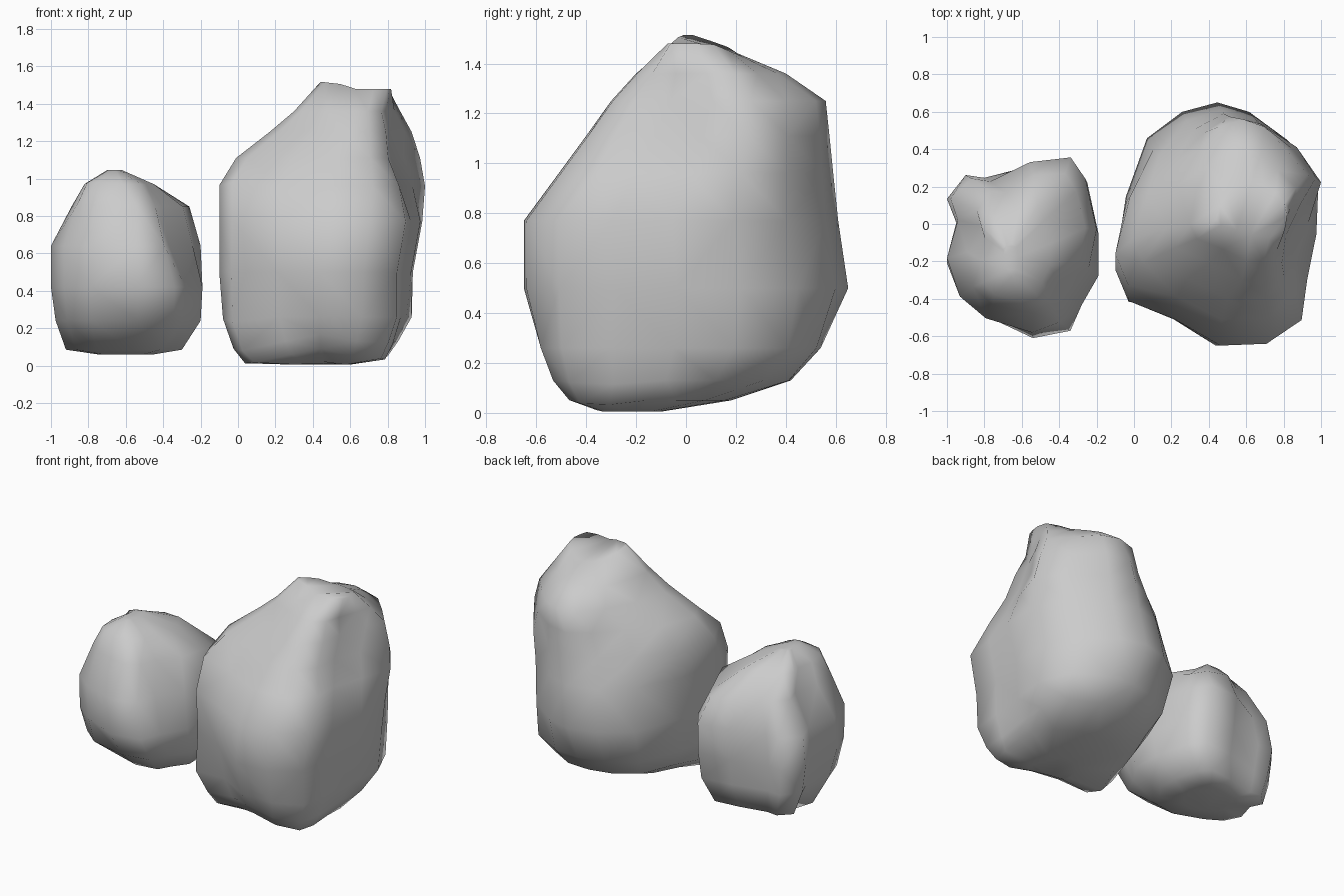
import bpy, bmesh
from mathutils import Vector


def rock(name, plan, levels, pulls):
    """Loft a plan outline through levels (z, x0, x1, y0, y1), then pull areas in or out."""
    px, py = [p[0] for p in plan], [p[1] for p in plan]
    bm = bmesh.new()
    rings = []
    for z, x0, x1, y0, y1 in levels:
        ring = []
        for x, y in plan:
            u = (x - min(px)) / (max(px) - min(px))
            v = (y - min(py)) / (max(py) - min(py))
            ring.append(bm.verts.new((x0 + u * (x1 - x0), y0 + v * (y1 - y0), z)))
        rings.append(ring)
    n = len(plan)
    for a, b in zip(rings, rings[1:]):
        for i in range(n):
            j = (i + 1) % n
            bm.faces.new((a[i], a[j], b[j], b[i]))
    bm.faces.new(rings[0][::-1])
    bm.faces.new(rings[-1])
    # local dents and bulges
    for centre, radius, offset in pulls:
        for v in bm.verts:
            w = 1 - (v.co - Vector(centre)).length / radius
            if w > 0:
                v.co += Vector(offset) * min(1, 1.6 * w)
    bmesh.ops.triangulate(bm, faces=bm.faces[:])
    bmesh.ops.recalc_face_normals(bm, faces=bm.faces[:])
    for f in bm.faces:
        f.smooth = True
    mesh = bpy.data.meshes.new(name)
    bm.to_mesh(mesh)
    bm.free()
    obj = bpy.data.objects.new(name, mesh)
    bpy.context.collection.objects.link(obj)
    return obj


# Tall rock on the right
rock("large_rock",
     [(-.1, -.22), (-.03, -.38), (.23, -.5), (.47, -.64), (.72, -.63), (.91, -.5),
      (.94, -.28), (.99, -.03), (1, .22), (.87, .44), (.66, .6), (.48, .65),
      (.28, .6), (.08, .46), (-.04, .15)],
     [(.005, .3, .6, -.36, -.1), (.05, .06, .8, -.47, .18), (.13, .0, .845, -.53, .42),
      (.26, -.075, .91, -.58, .54), (.5, -.1, .935, -.65, .65), (.77, -.1, .985, -.65, .61),
      (.96, -.1, 1.0, -.51, .59), (1.11, -.01, .975, -.4, .575), (1.25, .17, .955, -.3, .56),
      (1.36, .3, .88, -.2, .4), (1.48, .44, .8, -.06, .2)],
     [((.93, -.12, 1.16), .38, (-.1, 0, 0)),       # hollow beside the peak
      ((.46, -.03, 1.48), .16, (0, 0, .035)),
      ((.8, -.02, 1.48), .15, (.03, -.03, .0)),
      ((.65, .22, 1.48), .2, (0, .02, -.045)),
      ((.86, .4, 1.3), .25, (-.05, -.02, 0)),
      ((.2, .5, 1.2), .3, (.03, -.03, 0)),         # back left shoulder cut
      ((.08, .44, 1.05), .4, (.05, -.06, 0)),
      ((.95, -.4, 1.0), .25, (-.03, .03, 0)),
      ((.0, -.33, .12), .22, (-.03, -.02, -.05)),  # square corners near the ground
      ((-.04, -.35, .26), .2, (0, -.05, 0)),
      ((.85, -.42, .2), .3, (.02, -.04, 0)),
      ((.8, .38, .2), .35, (.04, .05, 0)),
      ((.85, -.35, .05), .2, (.02, 0, -.02)),
      ((.42, -.5, .05), .2, (0, 0, .04)),
      ((-.04, -.36, .96), .25, (0, -.04, .02))])

# Small rock on the left
rock("small_rock",
     [(-1, -.2), (-.93, -.38), (-.79, -.49), (-.54, -.61), (-.34, -.57), (-.28, -.43),
      (-.19, -.27), (-.19, -.04), (-.25, .24), (-.33, .36), (-.55, .33), (-.8, .265),
      (-.9, .28), (-1, .15), (-.95, .02)],
     [(.06, -.75, -.45, -.15, .15), (.085, -.92, -.3, -.3, .27), (.24, -.975, -.2, -.5, .31),
      (.42, -1, -.19, -.61, .34), (.64, -1, -.2, -.58, .36), (.85, -.89, -.26, -.48, .3),
      (.97, -.82, -.45, -.4, .1), (1.045, -.7, -.62, -.28, -.1)],
     [((-.28, -.4, .75), .3, (-.08, .03, 0)),
      ((-.85, .22, .8), .3, (.05, -.06, -.03)),
      ((-.78, -.38, .88), .22, (-.03, -.05, .01)),
      ((-.85, -.42, .66), .2, (0, -.04, 0)),
      ((-.8, -.38, .24), .2, (-.01, -.04, 0)),
      ((-.36, .27, .85), .25, (0, -.03, -.07)),
      ((-.4, .05, .97), .15, (0, -.02, -.03))])
